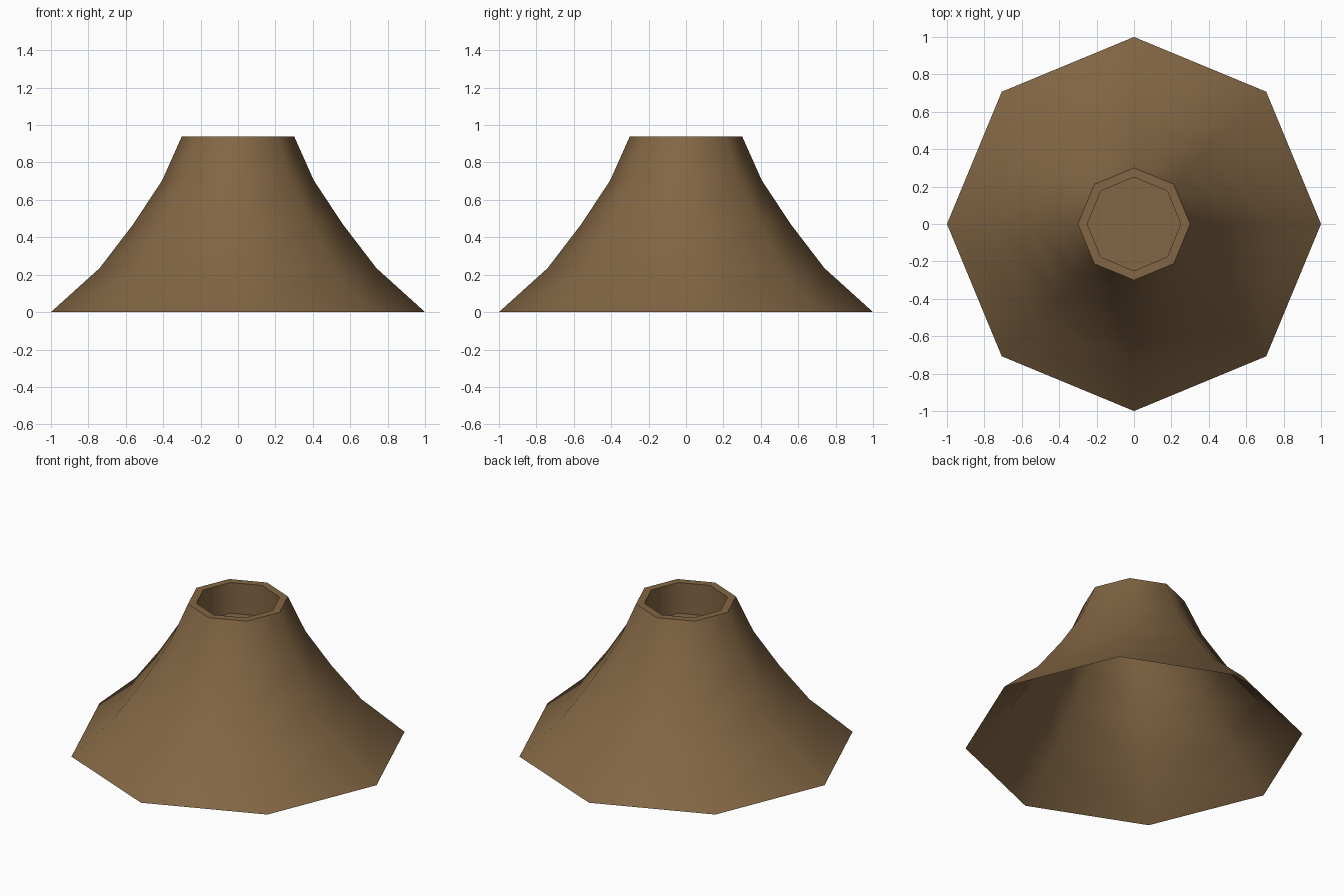
import bpy, bmesh, math

if "Cube" in bpy.data.objects:
    bpy.data.objects.remove(bpy.data.objects["Cube"])

SIDES = 8
# (radius, height) from the open base, over the rim, down into the crater
PROFILE = [(1.0, 0.0), (0.74, 0.235), (0.56, 0.47), (0.405, 0.705),
           (0.30, 0.94), (0.25, 0.94), (0.25, 0.74)]

rock = bpy.data.materials.new("brown rock")
rock.diffuse_color = (0.225, 0.132, 0.058, 1)
rock.use_nodes = True
rock.node_tree.nodes["Principled BSDF"].inputs["Base Color"].default_value = rock.diffuse_color

# Volcano cone: the profile turned round z in eight sides
bm = bmesh.new()
rings = []
for r, z in PROFILE:
    rings.append([bm.verts.new((r * math.cos(2 * math.pi * i / SIDES),
                                r * math.sin(2 * math.pi * i / SIDES), z))
                  for i in range(SIDES)])
for low, high in zip(rings, rings[1:]):
    for i in range(SIDES):
        j = (i + 1) % SIDES
        bm.faces.new((low[i], low[j], high[j], high[i]))

# Crater floor (the base stays open)
bm.faces.new(rings[-1])

mesh = bpy.data.meshes.new("volcano_cone")
bm.to_mesh(mesh)
bm.free()
mesh.materials.append(rock)
cone = bpy.data.objects.new("volcano_cone", mesh)
bpy.context.collection.objects.link(cone)

# Smooth slopes, sharp rim
bpy.context.view_layer.objects.active = cone
cone.select_set(True)
bpy.ops.object.shade_smooth_by_angle(angle=math.radians(60))
